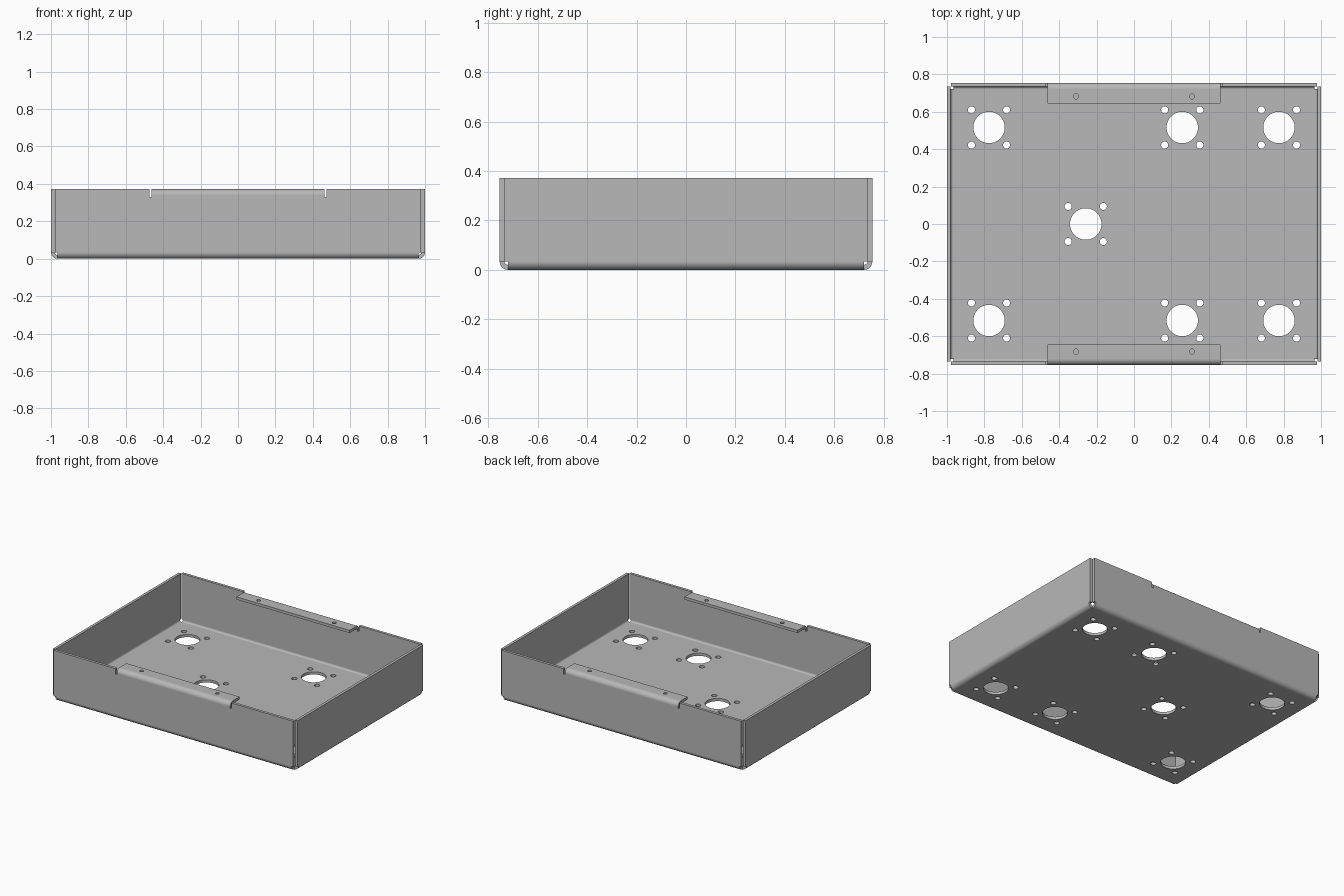
import bpy, bmesh
from math import sin, cos, pi, radians
from mathutils import Matrix, Vector

if "Cube" in bpy.data.objects:
    bpy.data.objects.remove(bpy.data.objects["Cube"], do_unlink=True)

HX, HY, H = 1.0, 0.755, 0.372      # outer half sizes and height
T, R = 0.02, 0.034                 # sheet thickness and outer bend radius
STEPS = 6                          # segments per bend
LIP, LIP_EDGE = 0.463, 0.643       # lip half length and inner edge
NOTCH_W, NOTCH_Z = 0.011, 0.33     # relief slots beside the lip

steel = bpy.data.materials.new("steel grey")
steel.use_nodes = True
grey = (0.48, 0.48, 0.48, 1)
steel.diffuse_color = grey
steel.node_tree.nodes["Principled BSDF"].inputs["Base Color"].default_value = grey


def add_face(bm, turn, points):
    return bm.faces.new([bm.verts.new(turn @ Vector(p)) for p in points])


def strip(bm, turn, half, profile):
    """Skin a (depth, height) profile over the width -half..half."""
    for (d0, z0), (d1, z1) in zip(profile, profile[1:]):
        add_face(bm, turn, [(-half, -d0, z0), (half, -d0, z0),
                            (half, -d1, z1), (-half, -d1, z1)])


def arc(depth, height, start):
    """Quarter bend around a centre, from the start angle."""
    return [(depth + R * cos(start + pi / 2 * i / STEPS),
             height + R * sin(start + pi / 2 * i / STEPS)) for i in range(STEPS + 1)]


def flange(bm, quarter, dist, bend_half, wall_half, lip):
    """One folded side: lower bend, wall, and an optional folded lip."""
    turn = Matrix.Rotation(quarter * pi / 2, 4, "Z")
    strip(bm, turn, bend_half, arc(dist - R, R, -pi / 2))
    side = [(bend_half, R), (wall_half, R), (wall_half, H)]
    if lip:
        side += [(LIP + NOTCH_W, H), (LIP + NOTCH_W, NOTCH_Z),
                 (LIP, NOTCH_Z), (LIP, H - R)]
        strip(bm, turn, LIP, arc(dist - R, H - R, 0) + [(LIP_EDGE, H)])
    outline = side + [(-u, z) for u, z in reversed(side)]
    add_face(bm, turn, [(u, -dist, z) for u, z in outline])


# Folded sheet: floor, four walls and two lips
bm = bmesh.new()
bx, by = HX - R, HY - R
add_face(bm, Matrix(), [(-bx, by, 0), (bx, by, 0), (bx, -by, 0), (-bx, -by, 0)])
for q in (0, 2):
    flange(bm, q, HY, bx, HX - T - 0.001, True)
    flange(bm, q + 1, HX, by, HY - T, False)
bmesh.ops.remove_doubles(bm, verts=bm.verts, dist=0.0005)
bmesh.ops.recalc_face_normals(bm, faces=bm.faces)
floor = max(bm.faces, key=lambda f: f.calc_area())
if floor.normal.z > 0:
    bmesh.ops.reverse_faces(bm, faces=bm.faces)
mesh = bpy.data.meshes.new("tray")
bm.to_mesh(mesh)
bm.free()
mesh.materials.append(steel)
tray = bpy.data.objects.new("sheet_metal_tray", mesh)
bpy.context.collection.objects.link(tray)

# Drills for the large openings, their screw holes and the lip holes
bm = bmesh.new()


def drill(x, y, z, radius, sides):
    bmesh.ops.create_cone(bm, cap_ends=True, segments=sides, radius1=radius,
                          radius2=radius, depth=0.1,
                          matrix=Matrix.Translation((x, y, z)))


centres = [(x, y) for x in (-0.775, 0.258, 0.775) for y in (-0.516, 0.516)]
for x, y in centres + [(-0.258, 0)]:
    drill(x, y, 0, 0.084, 48)
    for sx in (-1, 1):
        for sy in (-1, 1):
            drill(x + sx * 0.094, y + sy * 0.094, 0, 0.019, 20)
for x in (-0.31, 0.31):
    for y in (-0.683, 0.683):
        drill(x, y, H, 0.014, 20)
drill_mesh = bpy.data.meshes.new("drills")
bm.to_mesh(drill_mesh)
bm.free()
drill_mesh.materials.append(steel)
drills = bpy.data.objects.new("hole_drills", drill_mesh)
bpy.context.collection.objects.link(drills)
drills.hide_render = True

# Give the sheet its thickness, then cut the holes
solid = tray.modifiers.new("thickness", "SOLIDIFY")
solid.thickness, solid.offset, solid.use_even_offset = T, -1, True
cut = tray.modifiers.new("holes", "BOOLEAN")
cut.object, cut.operation, cut.solver = drills, "DIFFERENCE", "EXACT"
graph = bpy.context.evaluated_depsgraph_get()
finished = bpy.data.meshes.new_from_object(tray.evaluated_get(graph))
tray.modifiers.clear()
tray.data = finished
bpy.data.objects.remove(drills, do_unlink=True)

# Smooth bends with crisp edges and flat panels
bpy.ops.object.select_all(action="DESELECT")
tray.select_set(True)
bpy.context.view_layer.objects.active = tray
bpy.ops.object.shade_smooth_by_angle(angle=radians(30))
weighted = tray.modifiers.new("flat_panels", "WEIGHTED_NORMAL")
weighted.keep_sharp = True
